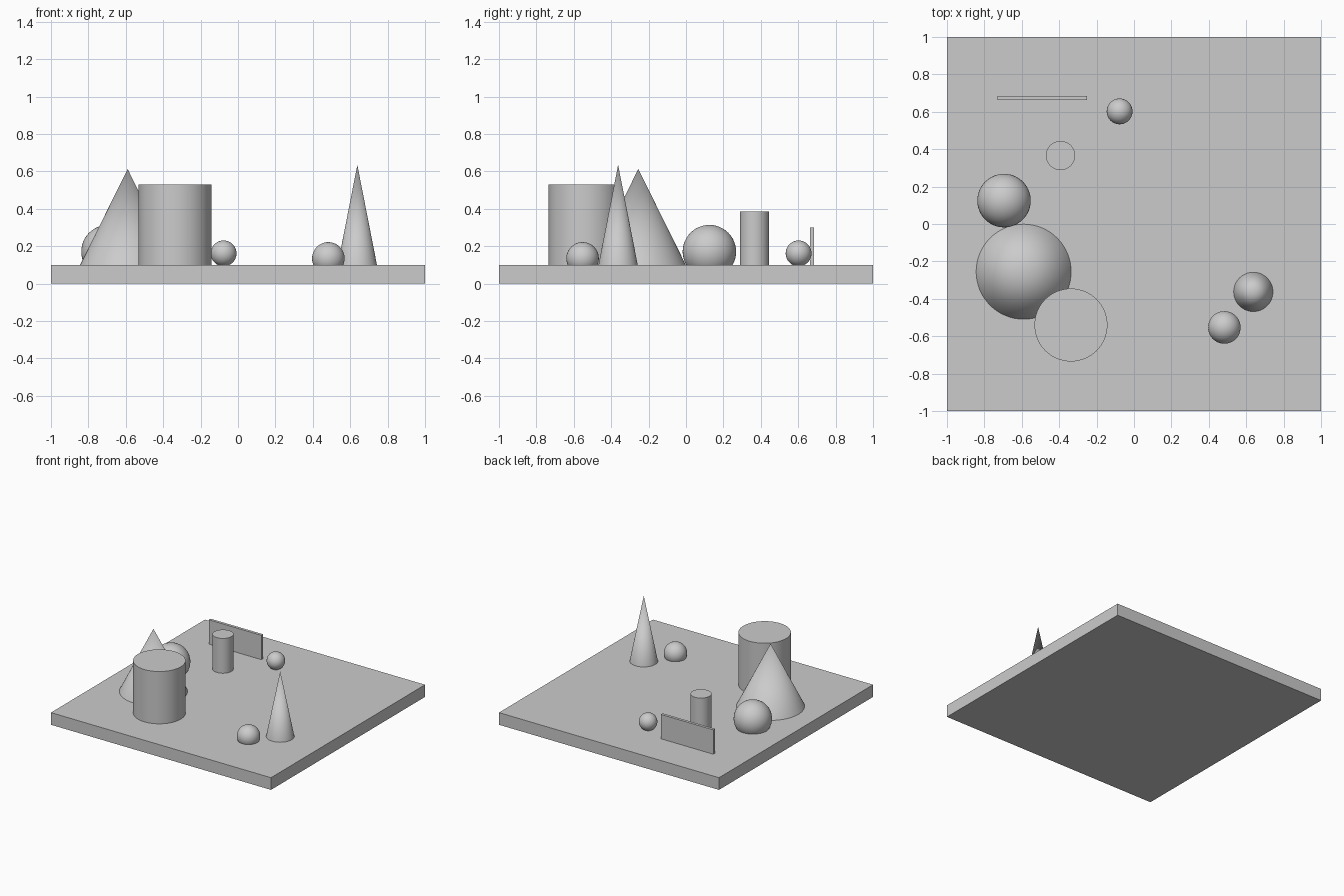
import bpy
import math

if "Cube" in bpy.data.objects:
    bpy.data.objects.remove(bpy.data.objects["Cube"], do_unlink=True)

GREY = (0.6, 0.6, 0.6, 1)
mat = bpy.data.materials.new("plain grey")
mat.use_nodes = True
mat.diffuse_color = GREY
mat.node_tree.nodes["Principled BSDF"].inputs["Base Color"].default_value = GREY

FLOOR = 0.10  # top of the base slab


def finish(name, smooth=True):
    ob = bpy.context.object
    ob.name = name
    ob.data.materials.append(mat)
    if smooth:
        bpy.ops.object.shade_smooth_by_angle(angle=math.radians(30))
    return ob


def box(name, centre, size):
    bpy.ops.mesh.primitive_cube_add(size=1, location=centre)
    bpy.context.object.scale = size
    bpy.ops.object.transform_apply(location=False, rotation=False, scale=True)
    finish(name, smooth=False)


def cone(name, x, y, radius, top):
    bpy.ops.mesh.primitive_cone_add(vertices=64, radius1=radius, depth=top - FLOOR,
                                    location=(x, y, (top + FLOOR) / 2))
    finish(name)


def cylinder(name, x, y, radius, top):
    bpy.ops.mesh.primitive_cylinder_add(vertices=64, radius=radius, depth=top - FLOOR,
                                        location=(x, y, (top + FLOOR) / 2))
    finish(name)


def ball(name, x, y, radius, top):
    bpy.ops.mesh.primitive_uv_sphere_add(segments=48, ring_count=24, radius=radius,
                                         location=(x, y, top - radius))
    finish(name)


# Base slab and upright panel
box("base_slab", (0, 0, FLOOR / 2), (2, 2, FLOOR))
box("thin_panel", (-0.49, 0.674, 0.2), (0.478, 0.023, 0.2))

# Cones
cone("wide_cone", -0.59, -0.255, 0.254, 0.613)
cone("narrow_cone", 0.638, -0.363, 0.105, 0.635)

# Cylinders
cylinder("large_cylinder", -0.337, -0.54, 0.195, 0.53)
cylinder("small_cylinder", -0.393, 0.366, 0.078, 0.386)

# Balls partly sunk into the slab
ball("large_ball", -0.695, 0.125, 0.143, 0.314)
ball("medium_ball", 0.483, -0.553, 0.087, 0.222)
ball("small_ball", -0.077, 0.602, 0.069, 0.231)
